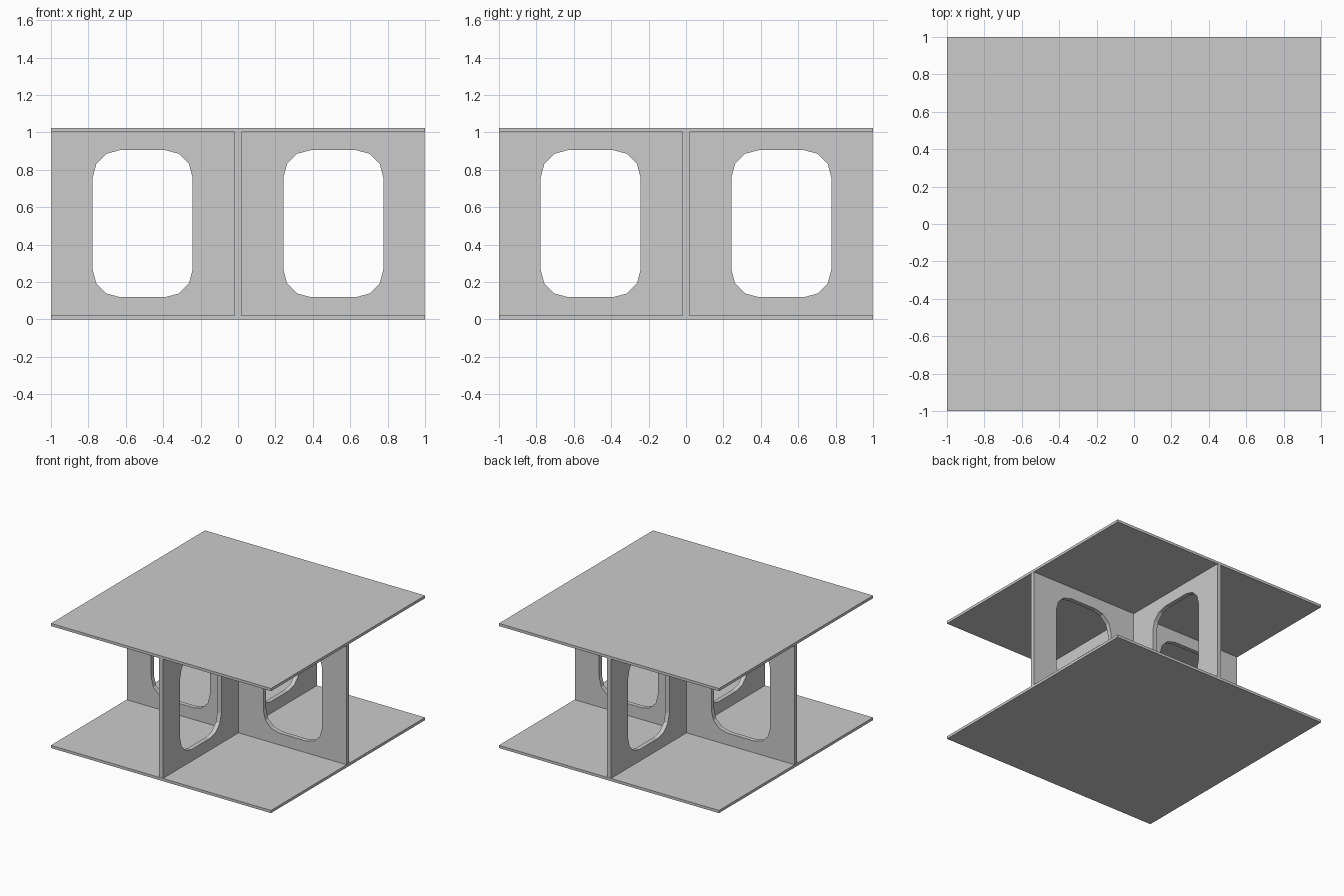
import bpy
import math

if "Cube" in bpy.data.objects:
    bpy.data.objects.remove(bpy.data.objects["Cube"])

T = 0.036              # panel thickness
Z0, Z1 = 0.022, 1.002  # panel bottom and top


def plate(name, z_low, z_high):
    bpy.ops.mesh.primitive_cube_add(size=1, location=(0, 0, (z_low + z_high) / 2))
    ob = bpy.context.object
    ob.name = name
    ob.scale = (2, 2, z_high - z_low)
    bpy.ops.object.transform_apply(location=False, rotation=False, scale=True)


def rounded_window(cx, cz, hw, hh, r, steps=3):
    pts = []
    for i, (sx, sz) in enumerate([(1, 1), (-1, 1), (-1, -1), (1, -1)]):
        for k in range(steps + 1):
            a = math.radians(90 * (i + k / steps))
            pts.append((cx + sx * (hw - r) + r * math.cos(a),
                        cz + sz * (hh - r) + r * math.sin(a)))
    return pts


def panel(name, x0, x1, window_centres, turn):
    # Flat outline with windows, given thickness and stood upright
    cu = bpy.data.curves.new(name, 'CURVE')
    cu.dimensions = '2D'
    cu.fill_mode = 'BOTH'
    cu.extrude = T / 2
    loops = [[(x0, Z0), (x1, Z0), (x1, Z1), (x0, Z1)]]
    loops += [rounded_window(c, 0.512, 0.267, 0.393, 0.146) for c in window_centres]
    for pts in loops:
        sp = cu.splines.new('POLY')
        sp.points.add(len(pts) - 1)
        for p, (x, z) in zip(sp.points, pts):
            p.co = (x, z, 0, 1)
        sp.use_cyclic_u = True
    ob = bpy.data.objects.new(name, cu)
    bpy.context.collection.objects.link(ob)
    ob.rotation_euler = (math.pi / 2, 0, turn)
    bpy.ops.object.select_all(action='DESELECT')
    ob.select_set(True)
    bpy.context.view_layer.objects.active = ob
    bpy.ops.object.convert(target='MESH')
    bpy.ops.object.mode_set(mode='EDIT')
    bpy.ops.mesh.select_all(action='SELECT')
    bpy.ops.mesh.remove_doubles(threshold=0.0001)
    bpy.ops.mesh.normals_make_consistent(inside=False)
    bpy.ops.object.mode_set(mode='OBJECT')
    bpy.ops.object.shade_flat()


# Base and top
plate("base_plate", 0, Z0)
plate("top_plate", Z1, 1.024)

# Crossed upright panels: one full width, two half wings meeting it
panel("cross_panel", -0.998, 0.998, [-0.51, 0.51], 0)
panel("back_panel", T / 2, 0.998, [0.51], math.pi / 2)
panel("front_panel", T / 2, 0.998, [0.51], -math.pi / 2)
